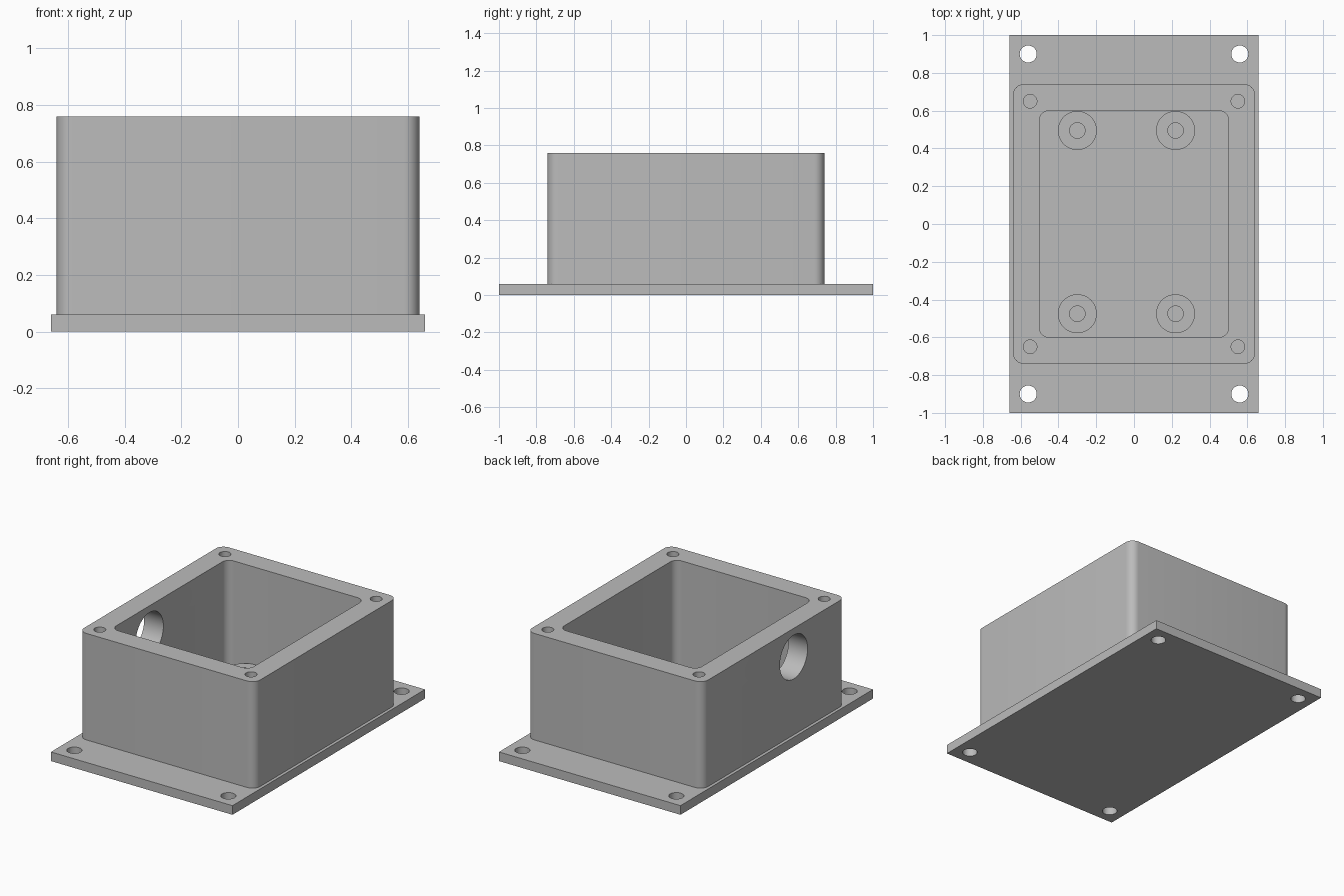
import bpy, bmesh, math
from mathutils import Matrix

old = bpy.data.objects.get("Cube")
if old:
    bpy.data.objects.remove(old, do_unlink=True)

grey = bpy.data.materials.new("plain grey")
grey.use_nodes = True
grey.diffuse_color = (0.5, 0.5, 0.5, 1)
grey.node_tree.nodes["Principled BSDF"].inputs["Base Color"].default_value = (0.5, 0.5, 0.5, 1)

PLATE_TOP, RIM = 0.06, 0.76


def finish(bm, name):
    bmesh.ops.recalc_face_normals(bm, faces=bm.faces)
    mesh = bpy.data.meshes.new(name)
    bm.to_mesh(mesh)
    bm.free()
    mesh.materials.append(grey)
    obj = bpy.data.objects.new(name, mesh)
    bpy.context.collection.objects.link(obj)
    return obj


def block(name, half_x, half_y, z0, z1, radius=0):
    """Upright box, with rounded vertical edges if a radius is given."""
    bm = bmesh.new()
    size = Matrix.Diagonal((2 * half_x, 2 * half_y, z1 - z0, 1))
    bmesh.ops.create_cube(bm, size=1, matrix=Matrix.Translation((0, 0, (z0 + z1) / 2)) @ size)
    if radius:
        upright = [e for e in bm.edges if abs(e.verts[0].co.z - e.verts[1].co.z) > 0.01]
        bmesh.ops.bevel(bm, geom=upright, offset=radius, segments=8, profile=0.5, affect='EDGES')
    return finish(bm, name)


def cylinder(name, centre, radius, depth, sideways=False):
    bm = bmesh.new()
    turn = Matrix.Rotation(math.pi / 2, 4, 'Y') if sideways else Matrix.Identity(4)
    bmesh.ops.create_cone(bm, cap_ends=True, segments=48, radius1=radius, radius2=radius,
                          depth=depth, matrix=Matrix.Translation(centre) @ turn)
    return finish(bm, name)


def activate(obj):
    bpy.ops.object.select_all(action='DESELECT')
    obj.select_set(True)
    bpy.context.view_layer.objects.active = obj


def cut(obj, cutter):
    activate(obj)
    mod = obj.modifiers.new("cut", 'BOOLEAN')
    mod.operation, mod.solver, mod.object = 'DIFFERENCE', 'EXACT', cutter
    bpy.ops.object.modifier_apply(modifier=mod.name)
    bpy.data.objects.remove(cutter, do_unlink=True)


def smooth(obj):
    activate(obj)
    bpy.ops.object.shade_smooth_by_angle(angle=math.radians(30))


corners = [(sx, sy) for sx in (-1, 1) for sy in (-1, 1)]

# Mounting plate with four through holes
plate = block("mounting_plate", 0.66, 1.0, 0, PLATE_TOP)
for sx, sy in corners:
    cut(plate, cylinder("cutter", (0.56 * sx, 0.9 * sy, 0), 0.045, 0.4))
smooth(plate)

# Open-topped housing with rounded corners
walls = block("housing_walls", 0.64, 0.74, PLATE_TOP, RIM, 0.055)
cut(walls, block("cutter", 0.5, 0.6, -0.2, 1, 0.05))

# Blind lid screw holes in the rim
for sx, sy in corners:
    cut(walls, cylinder("cutter", (0.55 * sx, 0.65 * sy, RIM), 0.036, 0.6))

# Round cable opening through one side wall
cut(walls, cylinder("cutter", (-0.57, -0.205, 0.572), 0.144, 0.4, sideways=True))
smooth(walls)

# Four drilled standoffs on the floor
for x in (-0.3, 0.22):
    for y in (-0.475, 0.495):
        name = ("back" if y > 0 else "front") + ("_left" if x > 0 else "_right") + "_standoff"
        post = cylinder(name, (x, y, PLATE_TOP + 0.03), 0.103, 0.06)
        cut(post, cylinder("cutter", (x, y, PLATE_TOP), 0.041, 0.4))
        smooth(post)
